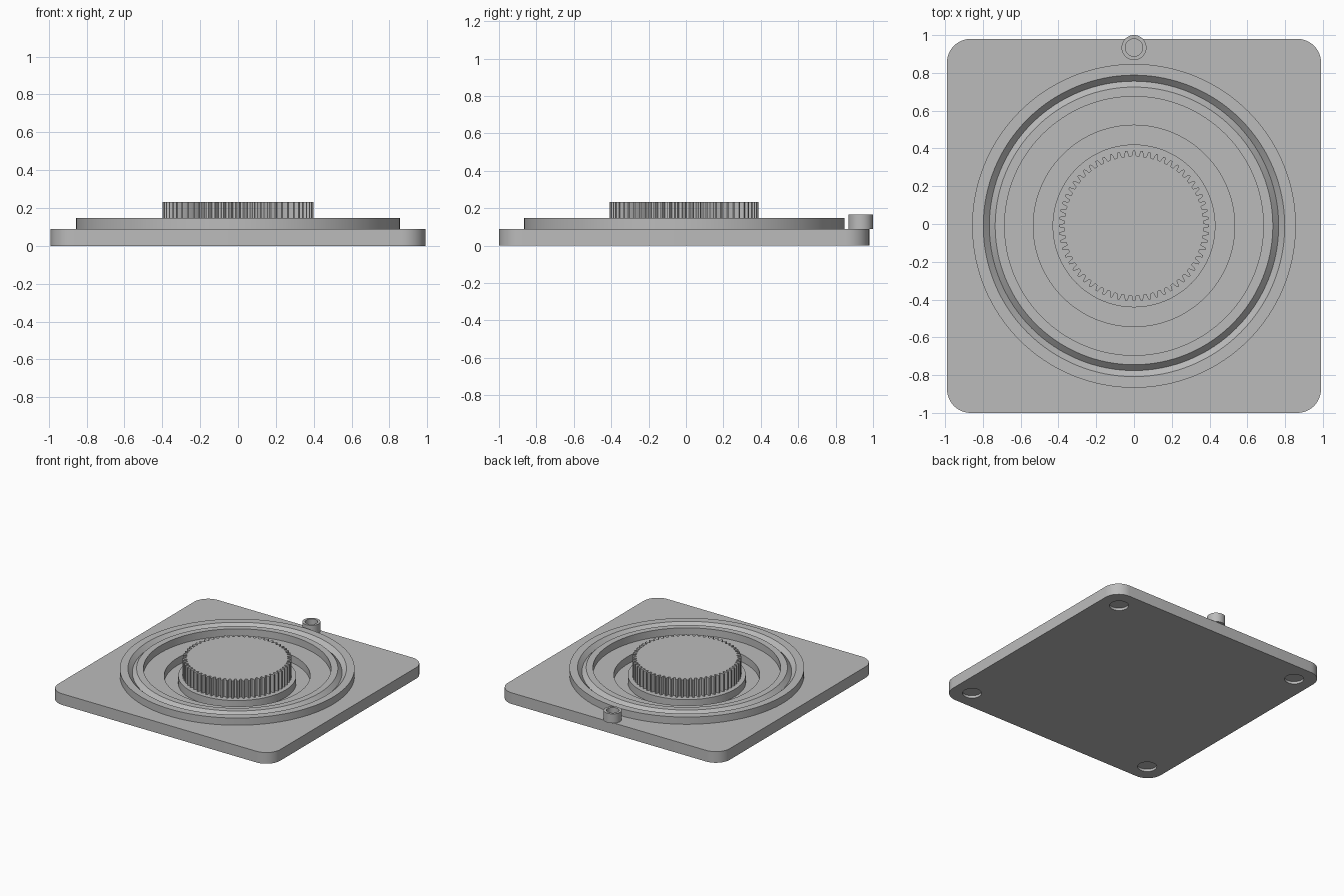
import bpy, bmesh, math

if "Cube" in bpy.data.objects:
    bpy.data.objects.remove(bpy.data.objects["Cube"], do_unlink=True)

CY = -0.01          # centre of plate and rings in y
SEG = 128

grey = bpy.data.materials.new("light grey")
grey.use_nodes = True
COLOUR = (0.5, 0.5, 0.5, 1)
grey.diffuse_color = COLOUR
grey.node_tree.nodes["Principled BSDF"].inputs["Base Color"].default_value = COLOUR


def finish(bm, name, loc):
    bmesh.ops.recalc_face_normals(bm, faces=bm.faces)
    mesh = bpy.data.meshes.new(name)
    bm.to_mesh(mesh)
    bm.free()
    mesh.materials.append(grey)
    ob = bpy.data.objects.new(name, mesh)
    ob.location = (loc[0], loc[1], 0)
    bpy.context.collection.objects.link(ob)
    return ob


def prism(name, outline, z0, z1, loc=(0, CY)):
    """Extrude a flat outline from z0 up to z1."""
    bm = bmesh.new()
    face = bm.faces.new([bm.verts.new((x, y, z0)) for x, y in outline])
    geom = bmesh.ops.extrude_face_region(bm, geom=[face])["geom"]
    top = [g for g in geom if isinstance(g, bmesh.types.BMVert)]
    bmesh.ops.translate(bm, verts=top, vec=(0, 0, z1 - z0))
    return finish(bm, name, loc)


def lathe(name, profile, loc=(0, CY)):
    """Revolve a closed (radius, height) profile around z."""
    bm = bmesh.new()
    loops = [[bm.verts.new((r * math.cos(a), r * math.sin(a), z)) for r, z in profile]
             for a in (math.tau * i / SEG for i in range(SEG))]
    n = len(profile)
    for i in range(SEG):
        a, b = loops[i], loops[(i + 1) % SEG]
        for j in range(n):
            k = (j + 1) % n
            bm.faces.new((a[j], b[j], b[k], a[k]))
    return finish(bm, name, loc)


def circle(r, n=SEG):
    return [(r * math.cos(math.tau * i / n), r * math.sin(math.tau * i / n)) for i in range(n)]


def rounded_square(half, r, steps=12):
    pts = []
    for q in range(4):
        mid = math.radians(45 + 90 * q)
        cx = math.copysign(half - r, math.cos(mid))
        cy = math.copysign(half - r, math.sin(mid))
        for s in range(steps + 1):
            a = math.radians(90 * (q + s / steps))
            pts.append((cx + r * math.cos(a), cy + r * math.sin(a)))
    return pts


def gear_outline(teeth, root, tip):
    # each tooth: root, flank, tip, tip, flank, root
    mid = (root + tip) / 2
    shape = [(-0.32, root), (-0.25, mid), (-0.13, tip), (0.13, tip), (0.25, mid), (0.32, root)]
    pts = []
    for t in range(teeth):
        for off, r in shape:
            a = math.pi / 2 + math.tau * (t + off) / teeth
            pts.append((r * math.cos(a), r * math.sin(a)))
    return pts


def cut(target, cutter):
    """Subtract the cutter, then remove it."""
    mod = target.modifiers.new("cut", "BOOLEAN")
    mod.operation = "DIFFERENCE"
    mod.solver = "EXACT"
    mod.object = cutter
    bpy.context.view_layer.objects.active = target
    bpy.ops.object.modifier_apply(modifier=mod.name)
    bpy.data.objects.remove(cutter, do_unlink=True)


# Base plate with a round well and four shallow foot recesses
plate = prism("base_plate", rounded_square(0.99, 0.125), 0, 0.09)
cut(plate, prism("well_cutter", circle(0.533), 0.03, 0.2))
for sx in (-1, 1):
    for sy in (-1, 1):
        cut(plate, prism("foot_cutter", circle(0.07, 48), -0.1, 0.02,
                         (sx * 0.835, CY + sy * 0.835)))

# Raised ring with a V groove
ring = lathe("grooved_ring", [(0.857, 0.08), (0.857, 0.148), (0.798, 0.148), (0.766, 0.116),
                              (0.735, 0.148), (0.685, 0.148), (0.685, 0.08)])

# Central hub and spur gear
hub = prism("hub_disc", circle(0.431), 0.02, 0.09)
gear = prism("spur_gear", gear_outline(60, 0.369, 0.398), 0.08, 0.233)

# Hollow post on the rear edge
post = prism("rear_post", circle(0.066, 48), 0.09, 0.165, (0, 0.934))
cut(post, prism("post_cutter", circle(0.046, 48), 0.11, 0.3, (0, 0.934)))

# Smooth shading with sharp edges kept
bpy.ops.object.select_all(action="DESELECT")
for ob in (plate, ring, hub, gear, post):
    ob.select_set(True)
    bpy.context.view_layer.objects.active = ob
bpy.ops.object.shade_smooth_by_angle(angle=math.radians(25))
